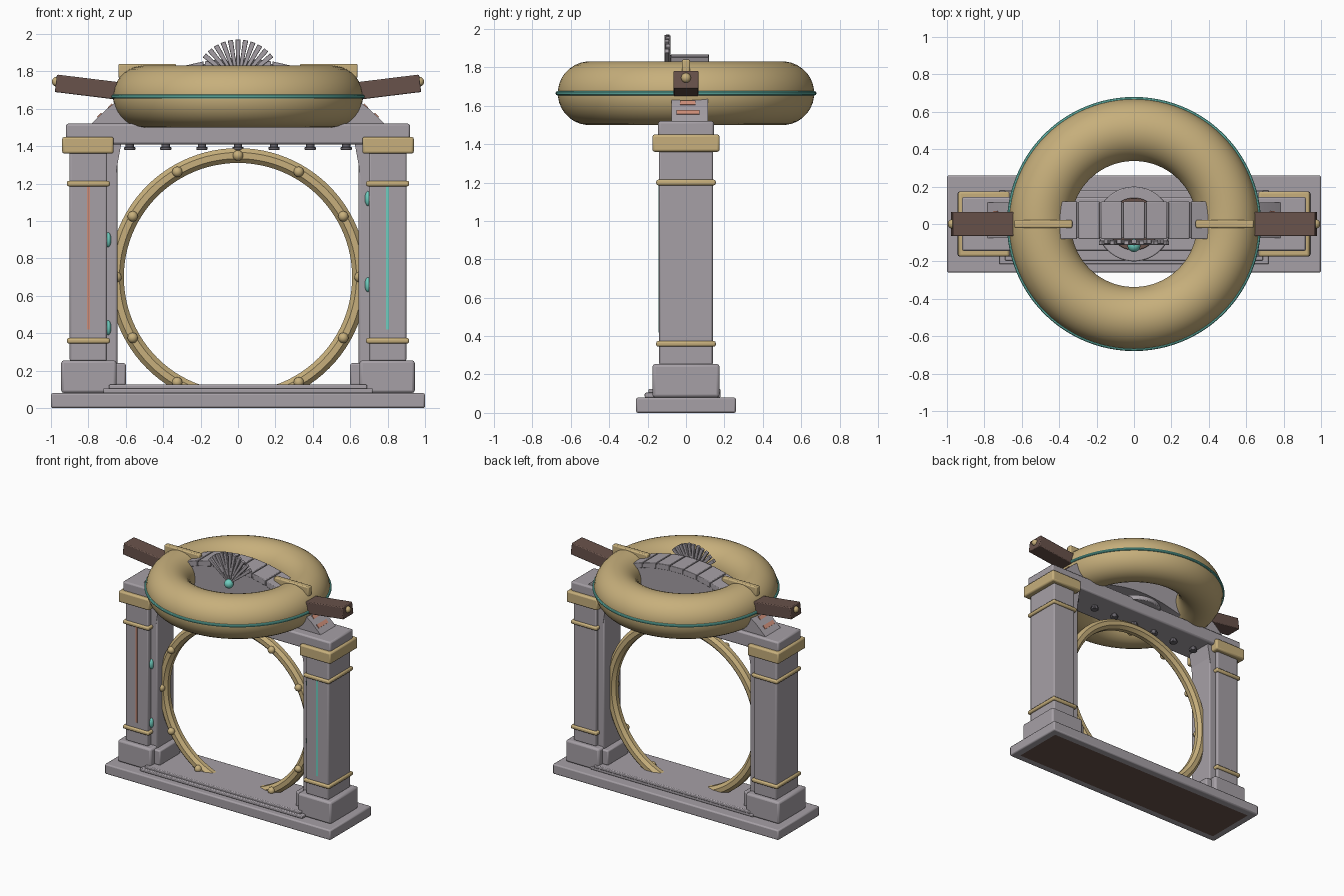
import bpy, bmesh, math
from mathutils import Vector, Matrix

old = bpy.data.objects.get("Cube")
if old:
    bpy.data.objects.remove(old, do_unlink=True)


def material(name, rgb):
    m = bpy.data.materials.new(name)
    m.use_nodes = True
    m.diffuse_color = (*rgb, 1)
    m.node_tree.nodes["Principled BSDF"].inputs["Base Color"].default_value = (*rgb, 1)
    return m


STONE = material("grey stone", (0.38, 0.35, 0.38))
GOLD = material("pale gold", (0.57, 0.43, 0.2))
BROWN = material("dark brown", (0.14, 0.085, 0.07))
TEAL = material("teal glow", (0.16, 0.61, 0.52))
CORAL = material("coral glow", (0.62, 0.27, 0.19))
IRON = material("dark grey", (0.14, 0.13, 0.15))


def finish(name, bm, mats, bevel=0.0):
    me = bpy.data.meshes.new(name)
    bmesh.ops.recalc_face_normals(bm, faces=bm.faces)
    bm.to_mesh(me)
    bm.free()
    ob = bpy.data.objects.new(name, me)
    bpy.context.collection.objects.link(ob)
    for m in mats if isinstance(mats, list) else [mats]:
        me.materials.append(m)
    if bevel:
        mod = ob.modifiers.new("bevel", 'BEVEL')
        mod.width, mod.segments = bevel, 2
    bpy.ops.object.select_all(action='DESELECT')
    ob.select_set(True)
    bpy.context.view_layer.objects.active = ob
    bpy.ops.object.shade_smooth_by_angle(angle=math.radians(35))
    return ob


def box(name, x, y, z, mat, bevel=0.01):
    """Box from (low, high) ranges on each axis."""
    lo, hi = (Vector(v) for v in zip(x, y, z))
    bm = bmesh.new()
    bmesh.ops.create_cube(bm, size=1)
    bmesh.ops.scale(bm, vec=hi - lo, verts=bm.verts)
    bmesh.ops.translate(bm, vec=(lo + hi) / 2, verts=bm.verts)
    return finish(name, bm, mat, bevel)


def side_box(name, s, x, y, z, mat, bevel=0.01):
    return box(name, sorted((s * x[0], s * x[1])), y, z, mat, bevel)


def ball(name, loc, radius, mat, scale=(1, 1, 1)):
    bm = bmesh.new()
    bmesh.ops.create_uvsphere(bm, u_segments=14, v_segments=10, radius=radius)
    bmesh.ops.scale(bm, vec=scale, verts=bm.verts)
    bmesh.ops.translate(bm, vec=loc, verts=bm.verts)
    return finish(name, bm, mat)


def disc(name, loc, radius, depth, mat, bevel=0.0, segments=48):
    bm = bmesh.new()
    bmesh.ops.create_cone(bm, cap_ends=True, segments=segments, radius1=radius,
                          radius2=radius, depth=depth)
    bmesh.ops.translate(bm, vec=loc, verts=bm.verts)
    return finish(name, bm, mat, bevel)


def torus(name, loc, major, minor, mat, nmaj=96, nmin=32, upright=False):
    bm = bmesh.new()
    ring = [bm.verts.new((major + minor * math.cos(a), 0, minor * math.sin(a)))
            for a in ((i + 0.5) * math.tau / nmin for i in range(nmin))]
    edges = [bm.edges.new((ring[i], ring[i - 1])) for i in range(nmin)]
    bmesh.ops.spin(bm, geom=ring + edges, cent=(0, 0, 0), axis=(0, 0, 1),
                   angle=math.tau, steps=nmaj, use_merge=True)
    bmesh.ops.remove_doubles(bm, verts=bm.verts, dist=1e-5)
    if upright:
        bmesh.ops.rotate(bm, matrix=Matrix.Rotation(math.pi / 2, 3, 'X'), verts=bm.verts)
    bmesh.ops.translate(bm, vec=loc, verts=bm.verts)
    return finish(name, bm, mat)


def prism(name, outline, y, mat, bevel=0.0):
    """Extrude an (x, z) outline along y."""
    bm = bmesh.new()
    face = bm.faces.new([bm.verts.new((px, y[0], pz)) for px, pz in outline])
    out = bmesh.ops.extrude_face_region(bm, geom=[face])
    bmesh.ops.translate(bm, vec=(0, y[1] - y[0], 0),
                        verts=[v for v in out["geom"] if isinstance(v, bmesh.types.BMVert)])
    return finish(name, bm, mat, bevel)


# Base slab with a brown inset underneath, and the raised threshold
bm = bmesh.new()
bmesh.ops.create_cube(bm, size=1)
bmesh.ops.scale(bm, vec=(2, 0.52, 0.08), verts=bm.verts)
bmesh.ops.translate(bm, vec=(0, 0, 0.04), verts=bm.verts)
under = min(bm.faces, key=lambda f: f.calc_center_median().z)
bmesh.ops.inset_region(bm, faces=[under], thickness=0.08)
under.material_index = 1
finish("base_slab", bm, [STONE, BROWN], 0.01)
box("threshold_lower", (-0.72, 0.72), (-0.215, 0.18), (0.08, 0.105), STONE, 0.006)
box("threshold_upper", (-0.69, 0.69), (-0.195, 0.18), (0.1, 0.125), STONE, 0.006)

# Columns, inner jambs and their trim
for s, side, glow in ((-1, "right", CORAL), (1, "left", TEAL)):
    side_box(side + "_column_base", s, (0.65, 0.945), (-0.175, 0.175), (0.08, 0.255), STONE, 0.015)
    side_box(side + "_column_shaft", s, (0.7, 0.9), (-0.14, 0.14), (0.25, 1.37), STONE)
    for n, z in (("lower", 0.345), ("upper", 1.185)):
        side_box(f"{side}_{n}_band", s, (0.685, 0.915), (-0.155, 0.155), (z, z + 0.03), GOLD)
    side_box(side + "_capital", s, (0.665, 0.94), (-0.175, 0.175), (1.36, 1.45), GOLD, 0.012)
    side_box(side + "_jamb", s, (0.645, 0.8), (-0.1, 0.115), (0.12, 1.42), STONE)
    side_box(side + "_jamb_foot", s, (0.6, 0.8), (-0.13, 0.13), (0.12, 0.24), STONE)
    prism(side + "_corbel", [(s * 0.66, 1.2), (s * 0.645, 1.3), (s * 0.625, 1.41), (s * 0.7, 1.41)],
          (-0.1, 0.115), STONE)
    side_box(side + "_glow_stripe", s, (0.792, 0.808), (-0.144, -0.136), (0.42, 1.185), glow, 0)
    for z in ((0.43, 0.9) if s < 0 else (0.66, 1.12)):
        ball(side + "_jamb_gem", (s * 0.695, -0.1, z), 0.022, TEAL, (0.8, 1, 1.8))

# Upright gate ring with studs on its front
torus("gate_ring", (0, 0, 0.7), 0.65, 0.043, GOLD, nmin=8, upright=True)
for i in range(12):
    a = i * math.tau / 12
    ball("ring_stud", (0.65 * math.sin(a), -0.04, 0.7 + 0.65 * math.cos(a)), 0.028, GOLD)

# Lintel with knobs hanging below it
box("lintel", (-0.92, 0.92), (-0.145, 0.145), (1.41, 1.52), STONE, 0.012)
for i in range(-3, 4):
    disc("lintel_knob_neck", (i * 0.193, 0, 1.4), 0.022, 0.03, IRON, 0, 16)
    disc("lintel_knob", (i * 0.193, 0, 1.388), 0.03, 0.016, IRON, 0.004, 16)
disc("centre_disc", (0, 0, 1.52), 0.2, 0.04, STONE, 0.006)
disc("centre_hub", (0, 0, 1.545), 0.14, 0.03, BROWN, 0.004)

# Arched pediment passing through the crown ring
RADIUS, TOP = 1.09, 1.855


def arc_z(x):
    return TOP - RADIUS + math.sqrt(RADIUS ** 2 - x ** 2)


xs = [-0.8 + 0.1 * i for i in range(17)]
outline = [(x, arc_z(x)) for x in xs]
outline += [(x, 1.515 + 0.1 * math.cos(x * math.pi)) for x in
            (0.5 - 0.1 * i for i in range(11))]
prism("pediment_arch", outline, (-0.075, 0.115), STONE)
for i in range(-3, 4):
    x = i * 0.12
    w = 0.056
    prism("arch_block", [(x - w, arc_z(x - w) - 0.03), (x + w, arc_z(x + w) - 0.03),
                         (x + w, arc_z(x + w) + 0.014), (x - w, arc_z(x - w) + 0.014)],
          (-0.08, 0.12), STONE, 0.004)

# Crown ring and its glowing rim
torus("crown_ring", (0, 0, 1.665), 0.502, 0.166, GOLD)
torus("crown_rim", (0, 0, 1.665), 0.669, 0.011, TEAL, nmin=10)

# Straps, beam ends and vents on both sides
for s, side in ((-1, "right"), (1, "left")):
    side_box(side + "_strap", s, (0.33, 0.64), (-0.022, 0.022), (1.765, 1.84), GOLD, 0.008)
    beam = box(side + "_beam_end", (-0.175, 0.175), (-0.065, 0.065), (-0.047, 0.047), BROWN, 0.006)
    beam.location = (s * 0.8, 0, 1.715)
    beam.rotation_euler.y = -s * math.radians(7)
    ball(side + "_beam_knob", (s * 0.97, 0, 1.745), 0.026, GOLD)
    for z, half in ((1.565, 0.06), (1.615, 0.04)):
        x = math.sqrt(RADIUS ** 2 - (z - TOP + RADIUS) ** 2)
        vent = box(side + "_vent", (-0.015, 0.015), (0.01 - half, 0.01 + half),
                   (-0.004, 0.004), CORAL, 0)
        vent.location = (s * x, 0, z)
        vent.rotation_euler.y = s * math.radians(45)

# Fan crest with a gem at its root
for i in range(11):
    a = math.radians(-50 + 10 * i)
    blade = prism("fan_blade", [(-0.006, 0.02), (0.006, 0.02), (0.014, 0.235), (-0.014, 0.235)],
                  (-0.012, 0.012), STONE, 0.003)
    blade.location = (0, -0.1 + 0.006 * (i % 2), 1.735)
    blade.rotation_euler.y = a
ball("fan_gem", (0, -0.115, 1.735), 0.035, TEAL)
